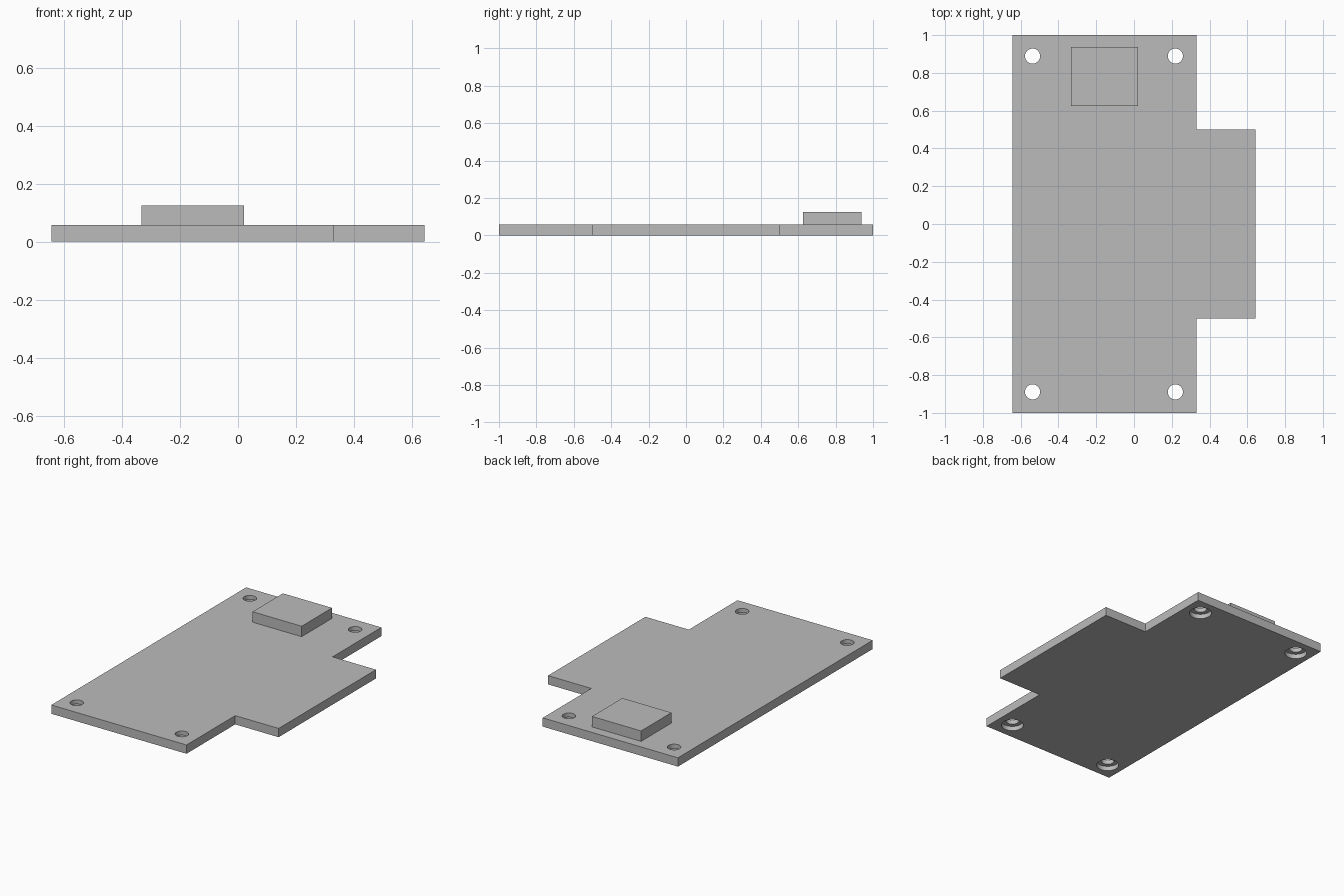
import bpy, bmesh, math
from mathutils import Matrix, Vector

cube = bpy.data.objects.get("Cube")
if cube:
    bpy.data.objects.remove(cube, do_unlink=True)

THICK = 0.057

grey = bpy.data.materials.new("plain grey")
grey.use_nodes = True
colour = (0.5, 0.5, 0.5, 1)
grey.diffuse_color = colour
grey.node_tree.nodes["Principled BSDF"].inputs["Base Color"].default_value = colour


def make_object(name, bm):
    bmesh.ops.recalc_face_normals(bm, faces=bm.faces)
    mesh = bpy.data.meshes.new(name)
    bm.to_mesh(mesh)
    bm.free()
    mesh.materials.append(grey)
    obj = bpy.data.objects.new(name, mesh)
    bpy.context.collection.objects.link(obj)
    return obj


def extrude_outline(name, points, z0, z1):
    bm = bmesh.new()
    face = bm.faces.new([bm.verts.new((x, y, z0)) for x, y in points])
    grown = bmesh.ops.extrude_face_region(bm, geom=[face], use_keep_orig=True)
    top = [v for v in grown["geom"] if isinstance(v, bmesh.types.BMVert)]
    bmesh.ops.translate(bm, verts=top, vec=(0, 0, z1 - z0))
    return make_object(name, bm)


def hole_cutter(name, x, y):
    # Stepped profile: wide counterbore below, narrow through hole above
    profile = [(0, -0.02), (0.067, -0.02), (0.067, 0.03),
               (0.04, 0.03), (0.04, 0.1), (0, 0.1)]
    bm = bmesh.new()
    verts = [bm.verts.new((r, 0, z)) for r, z in profile]
    edges = [bm.edges.new(pair) for pair in zip(verts, verts[1:])]
    bmesh.ops.spin(bm, geom=verts + edges, cent=(0, 0, 0), axis=(0, 0, 1),
                   angle=math.tau, steps=48)
    bmesh.ops.remove_doubles(bm, verts=bm.verts, dist=0.0001)
    bmesh.ops.translate(bm, verts=bm.verts, vec=(x, y, 0))
    cutter = make_object(name, bm)
    cutter.hide_render = True
    return cutter


# Base plate with a side tab
half = [(0.642, 0.5), (0.33, 0.5), (0.33, 1), (-0.642, 1)]
outline = half + [(x, -y) for x, y in reversed(half)]
plate = extrude_outline("base_plate", outline, 0, THICK)

# Four counterbored screw holes
cutters = []
for x in (-0.537, 0.219):
    for y in (-0.889, 0.889):
        cutter = hole_cutter("hole_cutter", x, y)
        cutters.append(cutter)
        mod = plate.modifiers.new("screw_hole", "BOOLEAN")
        mod.operation = "DIFFERENCE"
        mod.solver = "EXACT"
        mod.object = cutter

# Apply the holes and drop the cutters
bpy.context.view_layer.update()
evaluated = plate.evaluated_get(bpy.context.evaluated_depsgraph_get())
cut_mesh = bpy.data.meshes.new_from_object(evaluated)
plate.modifiers.clear()
plate.data = cut_mesh
for cutter in cutters:
    bpy.data.objects.remove(cutter, do_unlink=True)

# Raised block near the back edge
x0, x1, y0, y1 = -0.333, 0.02, 0.625, 0.937
block = extrude_outline("raised_block", [(x0, y0), (x1, y0), (x1, y1), (x0, y1)],
                        THICK, 0.125)

# Smooth hole walls, crisp edges
bpy.ops.object.select_all(action="DESELECT")
plate.select_set(True)
bpy.context.view_layer.objects.active = plate
bpy.ops.object.shade_smooth_by_angle(angle=math.radians(30))
